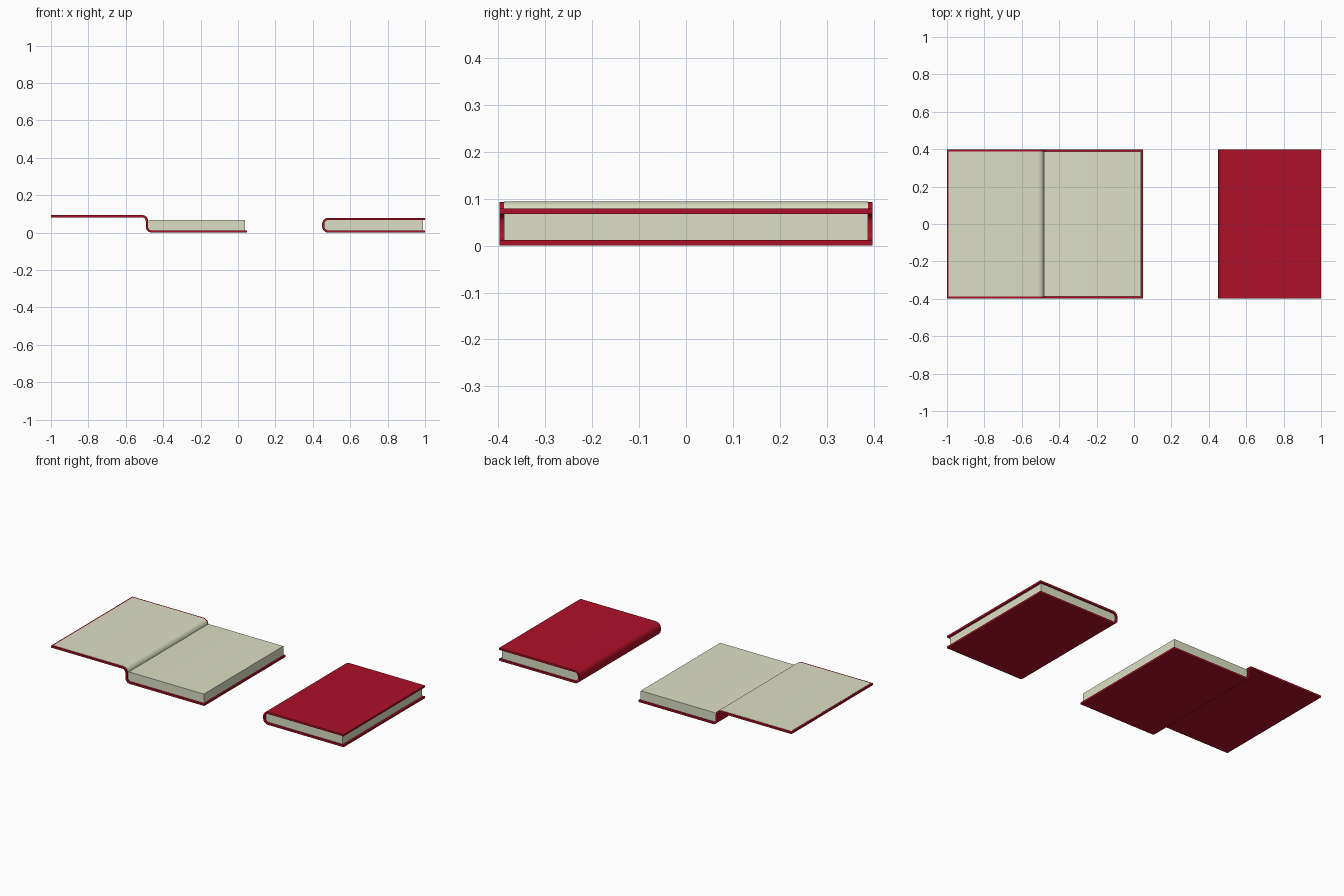
import bpy, math
from mathutils import Vector

if "Cube" in bpy.data.objects:
    bpy.data.objects.remove(bpy.data.objects["Cube"])


def material(name, rgb):
    m = bpy.data.materials.new(name)
    m.use_nodes = True
    m.diffuse_color = (*rgb, 1)
    m.node_tree.nodes["Principled BSDF"].inputs["Base Color"].default_value = (*rgb, 1)
    return m


RED = material("red cover", (0.42, 0.005, 0.021))
CREAM = material("cream paper", (0.72, 0.74, 0.56))


def arc(cx, cz, r, start, end, steps=8):
    """Points of an arc in the xz plane, angles in degrees."""
    angles = [math.radians(start + (end - start) * i / steps) for i in range(steps + 1)]
    return [Vector((cx + r * math.cos(a), cz + r * math.sin(a))) for a in angles]


def offset(path, d):
    """Shift a path sideways, to the right of its direction of travel."""
    out = []
    for i, p in enumerate(path):
        t = (path[min(i + 1, len(path) - 1)] - path[max(i - 1, 0)]).normalized()
        # end tangents of arcs follow the axis-aligned straight runs
        if abs(t.x) > 0.98:
            t = Vector((math.copysign(1, t.x), 0))
        elif abs(t.y) > 0.98:
            t = Vector((0, math.copysign(1, t.y)))
        out.append(p + Vector((t.y, -t.x)) * d)
    return out


def add_mesh(name, verts, faces, mat):
    mesh = bpy.data.meshes.new(name)
    mesh.from_pydata(verts, [], faces)
    mesh.materials.append(mat)
    ob = bpy.data.objects.new(name, mesh)
    bpy.context.collection.objects.link(ob)
    bpy.ops.object.select_all(action="DESELECT")
    ob.select_set(True)
    bpy.context.view_layer.objects.active = ob
    bpy.ops.object.mode_set(mode="EDIT")
    bpy.ops.mesh.select_all(action="SELECT")
    bpy.ops.mesh.normals_make_consistent(inside=False)
    bpy.ops.object.mode_set(mode="OBJECT")
    bpy.ops.object.shade_smooth_by_angle(angle=math.radians(35))
    return ob


def ribbon(name, path, d0, d1, half, mat):
    """Sheet following a path between two offsets, spanning y = -half..half."""
    a, b = offset(path, d0), offset(path, d1)
    verts = []
    for p, q in zip(a, b):
        verts += [(p.x, -half, p.y), (q.x, -half, q.y), (q.x, half, q.y), (p.x, half, p.y)]
    faces = [(0, 1, 2, 3)]
    for i in range(len(path) - 1):
        for k in range(4):
            j = (k + 1) % 4
            faces.append((4 * i + k, 4 * i + j, 4 * i + 4 + j, 4 * i + 4 + k))
    last = 4 * (len(path) - 1)
    faces.append((last + 3, last + 2, last + 1, last))
    add_mesh(name, verts, faces, mat)


def slab(name, outline, half, mat):
    """Closed outline in xz extruded along y."""
    n = len(outline)
    verts = [(p.x, y, p.y) for y in (-half, half) for p in outline]
    faces = [tuple(range(n)), tuple(reversed(range(n, 2 * n)))]
    faces += [(i, (i + 1) % n, n + (i + 1) % n, n + i) for i in range(n)]
    add_mesh(name, verts, faces, mat)


COVER_Y, PAGE_Y = 0.397, 0.388
T = 0.006  # half the cover thickness

# Closed book: one cover wrapped round the spine, page block inside
r = 0.026
closed_path = ([Vector((1.0, 0.073))]
               + arc(0.456 + r, 0.073 - r, r, 90, 180)
               + arc(0.456 + r, T + r, r, 180, 270)
               + [Vector((1.0, T))])
ribbon("closed_book_cover", closed_path, -T, T, COVER_Y, RED)
ri = r - T
closed_pages = ([Vector((0.988, 0.067))]
                + arc(0.462 + ri, 0.067 - ri, ri, 90, 180)
                + arc(0.462 + ri, 0.012 + ri, ri, 180, 270)
                + [Vector((0.988, 0.012))])
slab("closed_book_pages", closed_pages, PAGE_Y, CREAM)

# Open book: cover runs under the pages, up the spine and out to the left
sx = -0.487
front_curve = arc(sx - r, 0.087 - r, r, 0, 90)
open_path = ([Vector((0.047, T))]
             + arc(sx + r, T + r, r, 270, 180)
             + front_curve
             + [Vector((-1.0, 0.087))])
ribbon("open_book_cover", open_path, -T, T, COVER_Y, RED)

# Paper lining of the opened front cover and spine
lining_path = [Vector((sx, 0.035))] + front_curve + [Vector((-0.991, 0.087))]
ribbon("open_book_lining", lining_path, T - 0.001, T + 0.001, PAGE_Y, CREAM)

# Page block of the open book, rounded at the spine
rt = 0.01
px = sx + T
open_pages = ([Vector((0.038, 0.068))]
              + arc(px + rt, 0.068 - rt, rt, 90, 180, 5)
              + arc(px + ri, 0.012 + ri, ri, 180, 270)
              + [Vector((0.038, 0.012))])
slab("open_book_pages", open_pages, PAGE_Y, CREAM)
